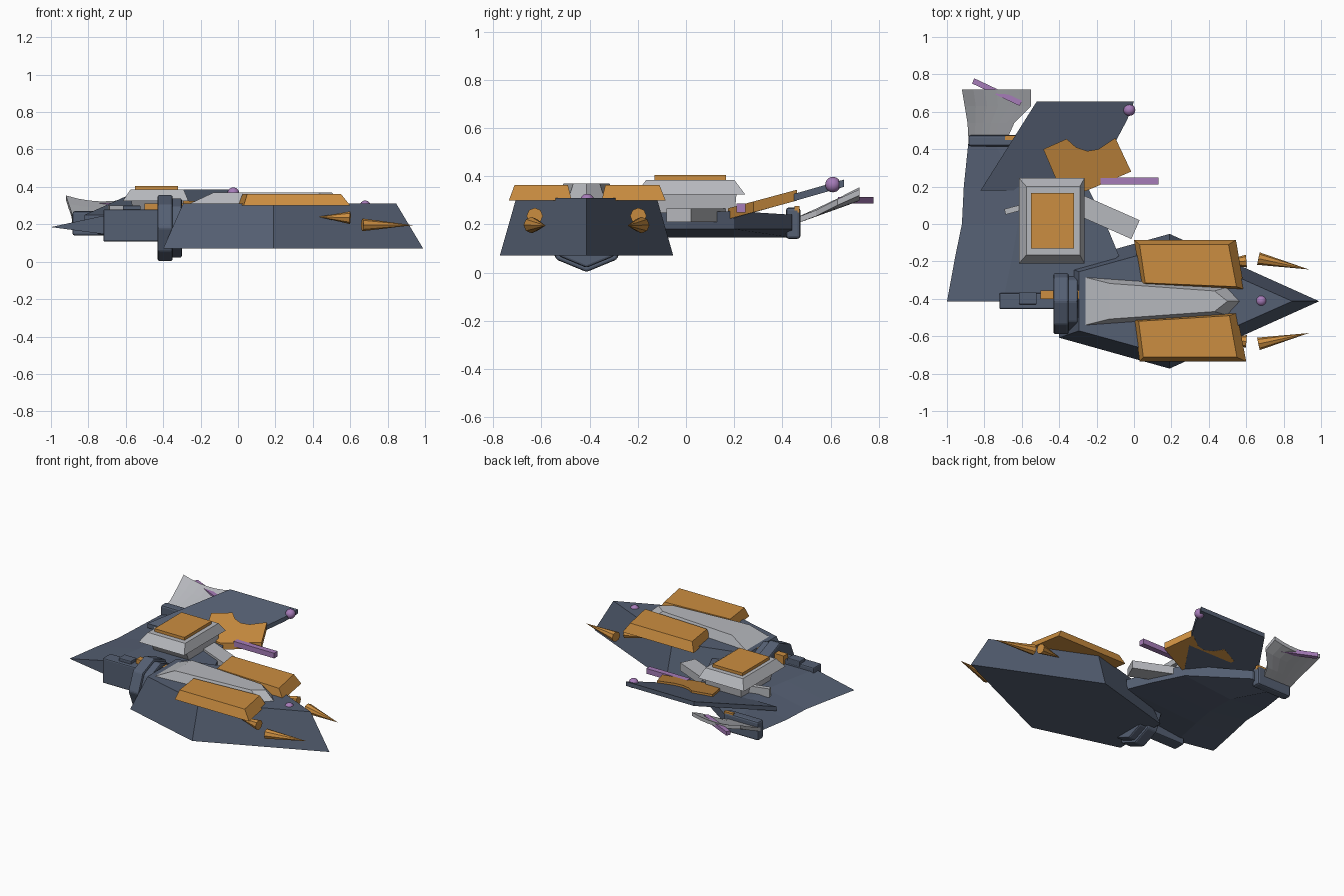
import bpy, bmesh, math
from mathutils import Vector, Matrix

cube = bpy.data.objects.get("Cube")
if cube:
    bpy.data.objects.remove(cube, do_unlink=True)


def material(name, rgb):
    m = bpy.data.materials.new(name)
    m.use_nodes = True
    m.diffuse_color = (*rgb, 1)
    m.node_tree.nodes["Principled BSDF"].inputs["Base Color"].default_value = (*rgb, 1)
    return m


SLATE = material("slate blue", (.09, .115, .17))
GREY = material("light grey", (.47, .48, .51))
ORANGE = material("orange", (.6, .27, .052))
PURPLE = material("purple", (.38, .2, .48))


def finish(name, bm, mat, bevel=0, smooth=False):
    bmesh.ops.recalc_face_normals(bm, faces=bm.faces)
    me = bpy.data.meshes.new(name)
    bm.to_mesh(me)
    bm.free()
    me.materials.append(mat)
    ob = bpy.data.objects.new(name, me)
    bpy.context.collection.objects.link(ob)
    if smooth:
        for p in me.polygons:
            p.use_smooth = True
    if bevel:
        mod = ob.modifiers.new("edge_bevel", "BEVEL")
        mod.width = bevel
        mod.segments = 2
    return ob


def loft(name, rings, mat, bevel=0):
    """Skin closed rings of equal length and cap both ends."""
    bm = bmesh.new()
    rows = [[bm.verts.new(p) for p in ring] for ring in rings]
    n = len(rows[0])
    for a, b in zip(rows, rows[1:]):
        for i in range(n):
            j = (i + 1) % n
            bm.faces.new((a[i], a[j], b[j], b[i]))
    bm.faces.new(rows[0])
    bm.faces.new(rows[-1])
    return finish(name, bm, mat, bevel)


def frustum(name, low, z0, high, z1, mat):
    return loft(name, [[(x, y, z0) for x, y in low], [(x, y, z1) for x, y in high]], mat)


def rect(x0, x1, y0, y1):
    return [(x0, y0), (x1, y0), (x1, y1), (x0, y1)]


def box(name, x, y, z, mat, bevel=0):
    return loft(name, [[(a, b, h) for a, b in rect(*x, *y)] for h in z], mat, bevel)


def plate(name, outline, height, thick, mat):
    """Thin slab whose top follows a height function."""
    return loft(name, [[(x, y, height(x, y) - t) for x, y in outline] for t in (thick, 0)], mat)


def bar(name, a, b, width, depth, mat):
    """Rectangular beam between two points."""
    a, b = Vector(a), Vector(b)
    d = (b - a).normalized()
    side = d.cross(Vector((0, 0, 1))).normalized() * width / 2
    up = side.cross(d).normalized() * depth / 2
    return loft(name, [[p - side - up, p + side - up, p + side + up, p - side + up]
                       for p in (a, b)], mat)


def spike(name, base, tip, radius):
    base, tip = Vector(base), Vector(tip)
    d = tip - base
    bm = bmesh.new()
    turn = d.to_track_quat('Z', 'Y').to_matrix().to_4x4()
    bmesh.ops.create_cone(bm, cap_ends=True, segments=8, radius1=radius, radius2=0,
                          depth=d.length, matrix=Matrix.Translation((base + tip) / 2) @ turn)
    return finish(name, bm, ORANGE)


def ball(name, centre, radius):
    bm = bmesh.new()
    bmesh.ops.create_uvsphere(bm, u_segments=20, v_segments=12, radius=radius,
                              matrix=Matrix.Translation(centre))
    return finish(name, bm, PURPLE, smooth=True)


def octagon(name, x0, x1, r, z, mat):
    ring = [(r * math.cos(i * math.pi / 4), r * math.sin(i * math.pi / 4)) for i in range(8)]
    return loft(name, [[(x, MID + c, z + s) for c, s in ring] for x in (x0, x1)], mat, .01)


# Main hull: five-sided tapered body
MID = -.413
half = [(.99, 0), (.19, .36), (-.40, .195)]


def mirrored(pts):
    """Close a half outline about the hull centreline."""
    return [(x, MID + w) for x, w in pts] + [(x, MID - w) for x, w in reversed(pts) if w]


foot = mirrored(half)
deck = [(.19 + (x - .19) * .82, MID + (y - MID) * .81) for x, y in foot]
frustum("main_hull", foot, .07, deck, .31, SLATE)

# Raised spine on the deck
frustum("deck_spine", mirrored([(.57, 0), (.50, .075), (-.27, .13)]), .305,
        mirrored([(.50, 0), (.43, .055), (-.13, .095)]), .37, GREY)

# Orange deck pods
frustum("left_deck_pod", [(0, -.085), (.545, -.085), (.59, -.35), (.04, -.325)], .3,
        [(.03, -.11), (.505, -.11), (.548, -.335), (.06, -.315)], .363, ORANGE)
frustum("right_deck_pod", [(0, -.51), (.55, -.475), (.60, -.735), (.03, -.735)], .3,
        [(.025, -.52), (.51, -.49), (.55, -.712), (.05, -.712)], .363, ORANGE)

# Paired spikes around the bow
for s, side in ((1, "left"), (-1, "right")):
    spike(side + "_bow_spike", (.665, MID + s * .228, .197), (.935, MID + s * .17, .195), .034)
    spike(side + "_small_spike", (.60, MID + s * .215, .235), (.43, MID + s * .20, .24), .034)
ball("bow_light", (.68, -.41, .298), .029)

# Stern rings and engine
octagon("stern_ring", -.43, -.35, .178, .18, SLATE)
octagon("stern_collar", -.385, -.30, .16, .18, SLATE)
box("engine", (-.72, -.40), (-.455, -.37), (.107, .28), SLATE, .008)
box("engine_cap", (-.615, -.52), (-.43, -.365), (.26, .30), SLATE, .005)
box("engine_strip", (-.50, -.29), (-.40, -.355), (.23, .31), ORANGE)

# Wing body: wedge sections from front to rear
sections = [
    (-.415, -1.0, .185, -.70, -.40, .25),
    (-.17, -.955, .19, -.65, -.08, .25),
    (0, -.92, .19, -.62, -.15, .25),
    (.20, -.91, .19, -.62, -.25, .255),
    (.44, -.885, .20, -.75, -.60, .24),
]
loft("wing_body", [[(left, y, edge), (mid, y, top), (right, y, top),
                    (right, y, .18), (mid, y, .145)]
                   for y, left, edge, mid, right, top in sections], SLATE)

# Upswept rear wing with its orange panel
plate("swept_wing", [(-.82, .18), (-.52, .655), (0, .655), (-.035, .56), (-.12, .40), (-.26, .18)],
      lambda x, y: .25 + .285 * (y - .18), .03, SLATE)
plate("wing_panel", [(-.485, .40), (-.36, .455), (-.31, .41), (-.25, .39), (-.19, .40),
                     (-.10, .46), (-.015, .28), (-.26, .175), (-.40, .2)],
      lambda x, y: .268 + .27 * (y - .18), .045, ORANGE)
ball("wing_light", (-.025, .61, .365), .032)
box("wing_side_bar", (-.18, .13), (.21, .248), (.25, .286), PURPLE)

# Tail: mounting block, curved fin and rod
box("tail_block", (-.885, -.62), (.415, .475), (.14, .27), SLATE, .012)
box("tail_strip", (-.69, -.62), (.45, .472), (.25, .276), ORANGE)


def fin_height(x, y):
    return .225 + .36 * (y - .45) + .8 * (x + .72) ** 2 * (y - .45) / .27


rows = [(.45, -.885, -.68), (.54, -.89, -.64), (.63, -.905, -.55), (.72, -.92, -.55)]
steps = [i / 6 for i in range(7)]
fin_rings = []
for y, a, b in rows:
    top = [(a + (b - a) * t, y, fin_height(a + (b - a) * t, y)) for t in steps]
    fin_rings.append(top + [(x, yy, z - .025) for x, yy, z in reversed(top)])
loft("tail_fin", fin_rings, GREY)
bar("tail_rod", (-.86, .765, .30), (-.605, .645, .30), .03, .028, PURPLE)

# Command house, its roof plate, arm and side stub
frustum("house_base", rect(-.56, -.30, -.10, .20), .22, rect(-.57, -.29, -.16, .21), .33, GREY)
frustum("command_house", rect(-.615, -.265, -.21, .245), .325,
        rect(-.575, -.29, -.165, .20), .385, GREY)
box("house_roof", (-.55, -.32), (-.13, .167), (.38, .405), ORANGE)
bar("house_arm", (-.32, .115, .238), (.008, -.03, .238), .11, .055, GREY)
bar("house_stub", (-.69, .065, .27), (-.56, .10, .27), .03, .06, GREY)
